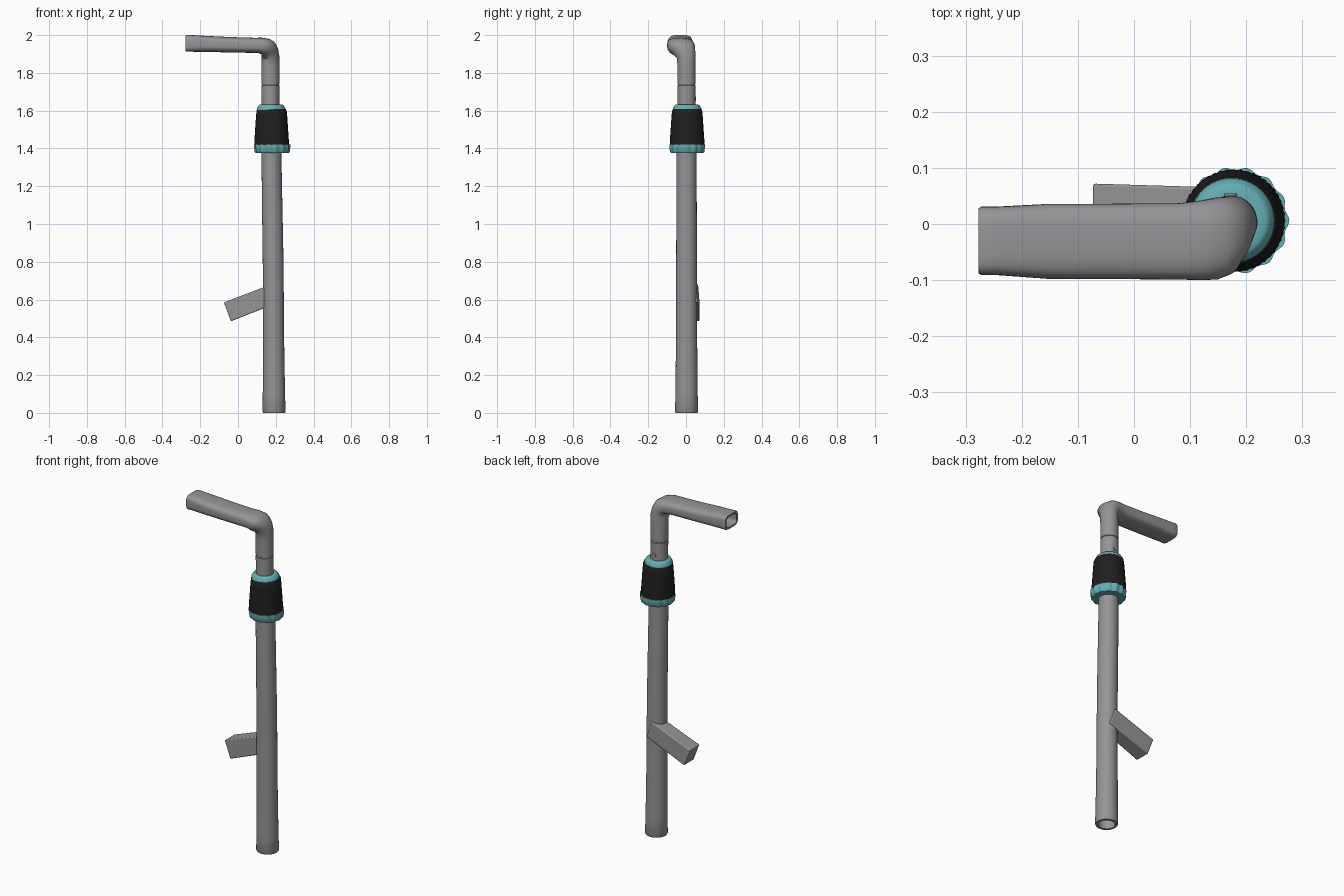
import bpy, bmesh, math
from mathutils import Vector

if "Cube" in bpy.data.objects:
    bpy.data.objects.remove(bpy.data.objects["Cube"])


def material(name, rgb):
    m = bpy.data.materials.new(name)
    m.diffuse_color = (*rgb, 1)
    m.use_nodes = True
    m.node_tree.nodes["Principled BSDF"].inputs["Base Color"].default_value = m.diffuse_color
    return m


GREY = material("grey metal", (0.30, 0.295, 0.305))
TEAL = material("teal plastic", (0.13, 0.42, 0.45))
BLACK = material("black rubber", (0.014, 0.014, 0.014))


def finish(name, bm, mat, angle=35):
    bmesh.ops.recalc_face_normals(bm, faces=bm.faces)
    mesh = bpy.data.meshes.new(name)
    bm.to_mesh(mesh)
    bm.free()
    mesh.materials.append(mat)
    ob = bpy.data.objects.new(name, mesh)
    bpy.context.collection.objects.link(ob)
    bpy.ops.object.select_all(action='DESELECT')
    ob.select_set(True)
    bpy.context.view_layer.objects.active = ob
    bpy.ops.object.shade_smooth_by_angle(angle=math.radians(angle))
    return ob


def loft(name, rings, mat, n=40, lobes=0, amp=0.0, angle=35):
    """Rings: (x, y, z, tilt from up towards -x, half width y, half height, squareness)."""
    bm = bmesh.new()
    loops = []
    for x, y, z, tilt, hw, hh, sq in rings:
        t = math.radians(tilt)
        out = Vector((math.cos(t), 0, math.sin(t)))
        loop = []
        for i in range(n):
            a = math.tau * i / n
            c, s = math.cos(a), math.sin(a)
            k = 1 + amp * math.cos(lobes * a)
            u = math.copysign(abs(c) ** (2 / sq), c) * hh * k
            v = math.copysign(abs(s) ** (2 / sq), s) * hw * k
            loop.append(bm.verts.new(Vector((x, y + v, z)) + out * u))
        loops.append(loop)
    for a, b in zip(loops, loops[1:]):
        for i in range(n):
            j = (i + 1) % n
            bm.faces.new((a[i], a[j], b[j], b[i]))
    bm.faces.new(loops[0])
    bm.faces.new(loops[-1])
    return finish(name, bm, mat, angle)


def upright(x, y, profile):
    """Round rings from (radius, height) pairs."""
    return [(x, y, z, 0, r, r, 2) for r, z in profile]


# Slightly leaning main tube, hollow at the foot
tube = [(0.188, 0.003, 0.35, 0, 0.043, 0.043, 2),
        (0.191, 0.003, 0.0, 0, 0.044, 0.046, 2)]
for x, z, r in [(0.191, 0.0, 0.058), (0.191, 0.006, 0.061), (0.190, 0.1, 0.059),
                (0.188, 0.4, 0.056), (0.186, 0.8, 0.055), (0.181, 1.1, 0.054),
                (0.178, 1.3, 0.053), (0.178, 1.45, 0.053)]:
    tube.append((x, 0.003, z, 0, r, r, 2))
loft("main_tube", tube, GREY)

# Clamp collar: lobed ring, ribbed grip, bevelled cap
CX, CY = 0.181, 0.006
loft("collar_ring", upright(CX, CY, [(0.054, 1.375), (0.084, 1.375), (0.090, 1.382),
                                     (0.093, 1.405), (0.093, 1.421)]),
     TEAL, n=112, lobes=14, amp=0.03)
loft("collar_grip", upright(CX - 0.003, CY, [(0.091, 1.419), (0.090, 1.45), (0.082, 1.57),
                                     (0.079, 1.600), (0.075, 1.608)]),
     BLACK, n=192, lobes=48, amp=0.008, angle=60)
loft("collar_cap", upright(CX - 0.006, CY, [(0.076, 1.604), (0.075, 1.613), (0.066, 1.628),
                                    (0.060, 1.632), (0.046, 1.632)]), TEAL)

# Inner tube with a fine joint line, bending into the flattened handle with an open end
neck = upright(0.172, 0.003, [(0.047, 1.60), (0.048, 1.734), (0.045, 1.736),
                              (0.045, 1.740), (0.048, 1.742), (0.048, 1.84)])
handle = [
    (0.172, 0.001, 1.880, 12, 0.050, 0.048, 2.0),
    (0.169, -0.010, 1.905, 28, 0.060, 0.049, 2.1),
    (0.161, -0.022, 1.925, 45, 0.070, 0.050, 2.3),
    (0.146, -0.026, 1.939, 62, 0.073, 0.046, 2.5),
    (0.120, -0.029, 1.945, 78, 0.071, 0.042, 2.7),
    (0.080, -0.031, 1.946, 88, 0.068, 0.040, 2.9),
    (-0.050, -0.031, 1.949, 90, 0.067, 0.041, 3.0),
    (-0.150, -0.031, 1.953, 90, 0.067, 0.042, 3.2),
    (-0.245, -0.030, 1.956, 90, 0.061, 0.044, 3.8),
    (-0.272, -0.030, 1.956, 90, 0.061, 0.044, 4.0),
    (-0.277, -0.030, 1.956, 90, 0.058, 0.041, 4.0),
    (-0.277, -0.030, 1.956, 90, 0.047, 0.031, 4.0),
    (-0.100, -0.030, 1.952, 90, 0.045, 0.029, 3.5),
]
loft("handle", neck + handle, GREY, n=48, angle=40)

# Latch pin on the back of the neck
bm = bmesh.new()
bmesh.ops.create_cone(bm, cap_ends=True, segments=16, radius1=0.012, radius2=0.012, depth=0.02)
for v in bm.verts:
    v.co = Vector((0.172 + v.co.x, 0.044 + v.co.z, 1.662 + v.co.y))
finish("latch_pin", bm, GREY)

# Slanted side bracket set into the back of the tube
bm = bmesh.new()
outline = [(-0.075, 0.585), (-0.037, 0.485), (0.215, 0.585), (0.180, 0.682)]
front = [bm.verts.new((x, -0.02, z)) for x, z in outline]
back = [bm.verts.new((x, 0.072 - 0.03 * (x + 0.075), z)) for x, z in outline]
bm.faces.new(front)
bm.faces.new(back)
for i in range(4):
    j = (i + 1) % 4
    bm.faces.new((front[i], front[j], back[j], back[i]))
bracket = finish("side_bracket", bm, GREY)
bevel = bracket.modifiers.new("soft_edges", 'BEVEL')
bevel.width = 0.005
bevel.segments = 2
